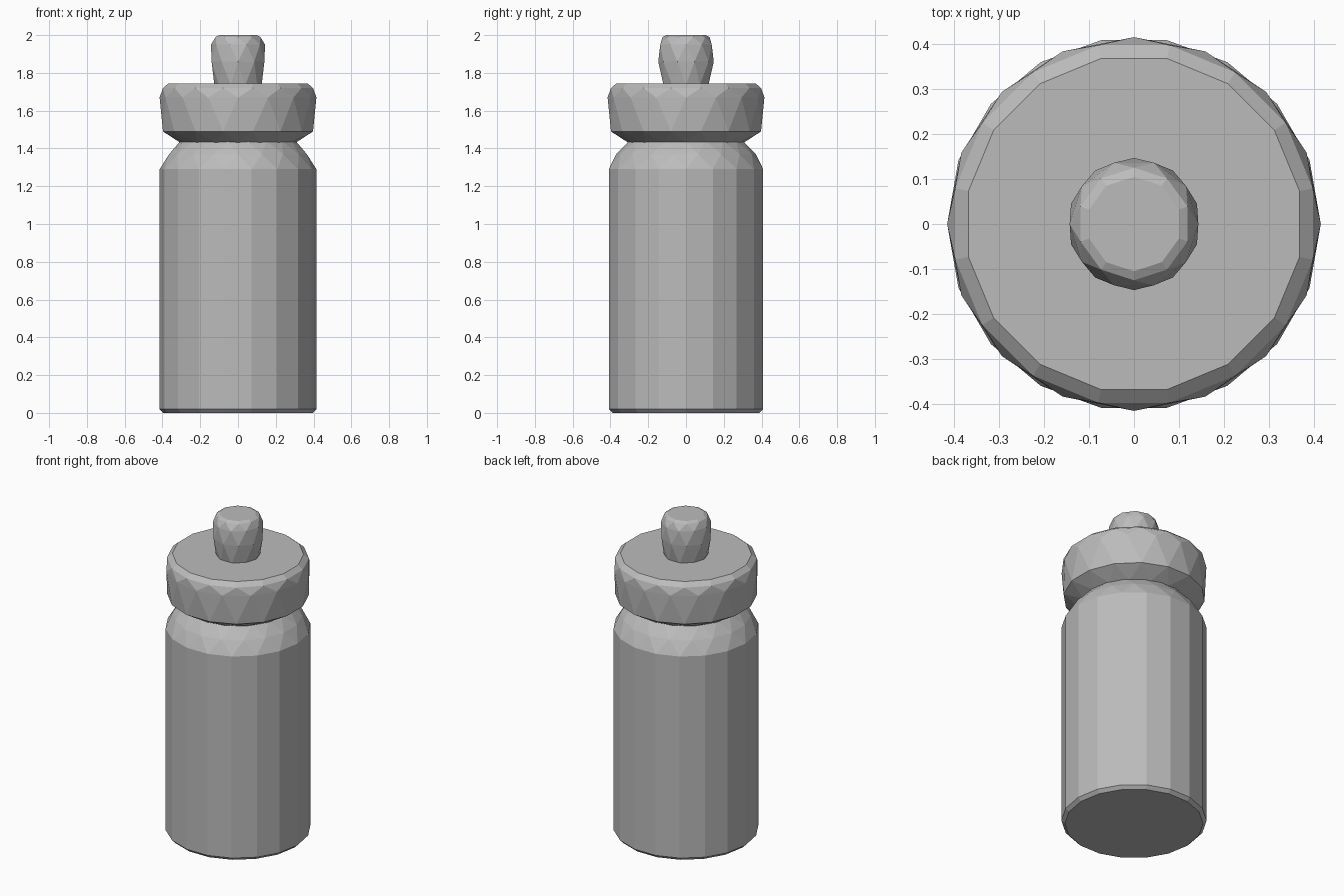
import bpy
import bmesh
from math import cos, sin, pi

cube = bpy.data.objects.get("Cube")
if cube:
    bpy.data.objects.remove(cube, do_unlink=True)

GREY = (0.5, 0.5, 0.5, 1)
grey = bpy.data.materials.new("plain grey")
grey.use_nodes = True
grey.diffuse_color = GREY
grey.node_tree.nodes["Principled BSDF"].inputs["Base Color"].default_value = GREY


def faceted_lathe(name, sides, rings):
    """Stack rings of (radius, z, turn in half steps) into a closed faceted solid."""
    bm = bmesh.new()
    loops = []
    for radius, z, turn in rings:
        angles = [2 * pi * (i + turn / 2) / sides for i in range(sides)]
        loops.append([bm.verts.new((radius * cos(a), radius * sin(a), z)) for a in angles])
    for (low, high), (r0, r1) in zip(zip(loops, loops[1:]), zip(rings, rings[1:])):
        for i in range(sides):
            a, b, c, d = low[i], low[(i + 1) % sides], high[(i + 1) % sides], high[i]
            if r0[2] == r1[2]:
                bm.faces.new((a, b, c, d))
            elif r1[2] > r0[2]:
                bm.faces.new((a, b, d))
                bm.faces.new((b, c, d))
            else:
                bm.faces.new((a, b, c))
                bm.faces.new((a, c, d))
    bm.faces.new(loops[0][::-1])
    bm.faces.new(loops[-1])
    bmesh.ops.recalc_face_normals(bm, faces=bm.faces[:])
    mesh = bpy.data.meshes.new(name)
    bm.to_mesh(mesh)
    bm.free()
    mesh.materials.append(grey)
    obj = bpy.data.objects.new(name, mesh)
    bpy.context.collection.objects.link(obj)
    return obj


# Straight bottle body with a sloping, triangulated shoulder
faceted_lathe("bottle_body", 18, [
    (0.395, 0, 0), (0.415, 0.02, 0), (0.415, 1.29, 0), (0.37, 1.37, 1), (0.305, 1.44, 0)])

# Wide screw cap with bevelled rims
faceted_lathe("screw_cap", 16, [
    (0.305, 1.43, 0), (0.405, 1.49, 1), (0.415, 1.67, 0), (0.405, 1.72, 1), (0.375, 1.745, 1)])

# Small spout, slightly wider above its base
faceted_lathe("drinking_spout", 10, [
    (0.125, 1.735, 0), (0.147, 1.86, 1), (0.143, 1.95, 0), (0.125, 1.99, 1), (0.105, 2, 1)])
